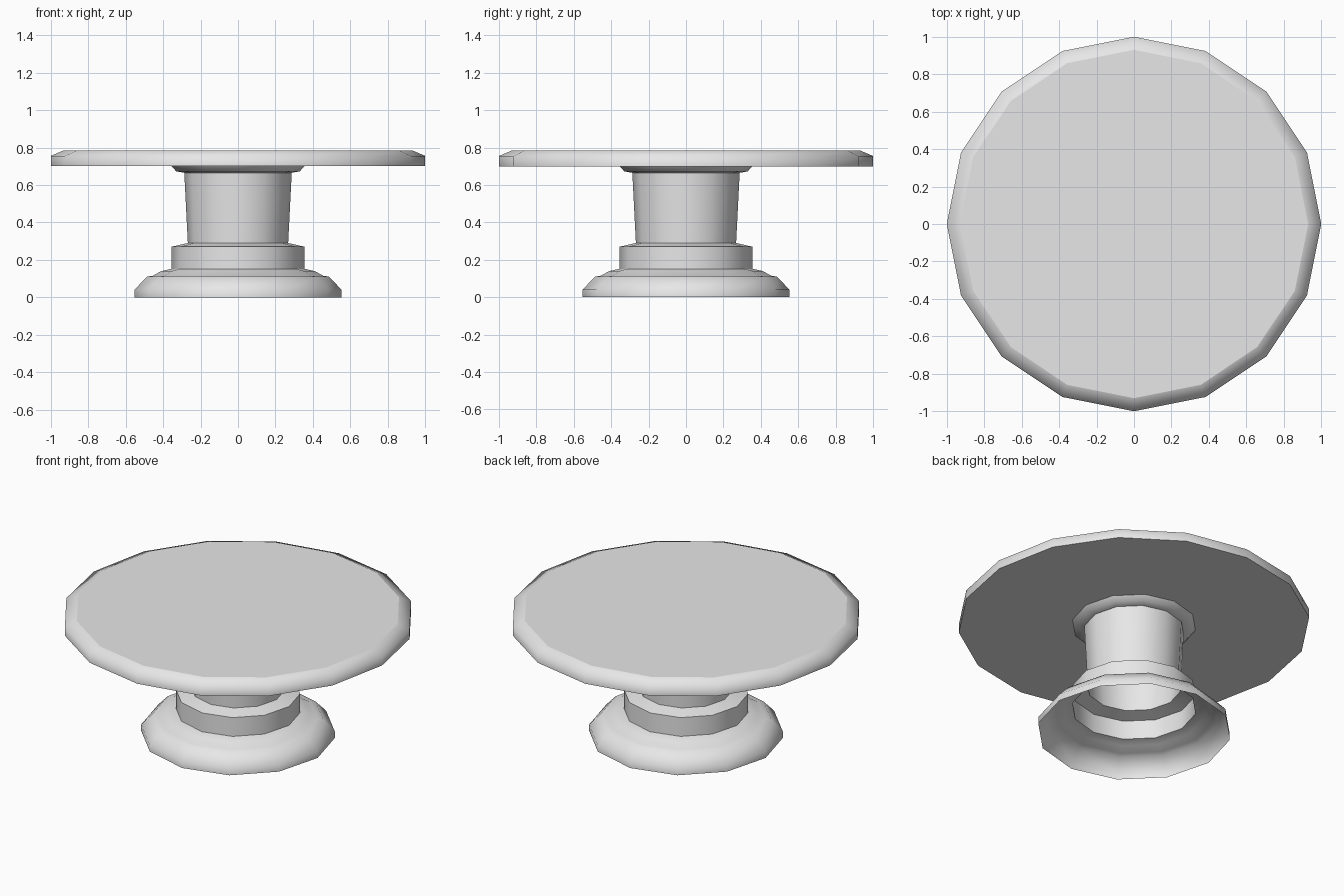
import bpy, bmesh
from math import cos, sin, pi, radians

cube = bpy.data.objects.get("Cube")
if cube:
    bpy.data.objects.remove(cube, do_unlink=True)

grey = bpy.data.materials.new("plain_grey")
grey.use_nodes = True
colour = (0.8, 0.8, 0.8, 1)
grey.diffuse_color = colour
grey.node_tree.nodes["Principled BSDF"].inputs["Base Color"].default_value = colour


def lathe(name, profile, sides, capped, sharp_angle):
    """Turn a (radius, height) profile, listed bottom to top, around z."""
    bm = bmesh.new()
    turns = [2 * pi * i / sides for i in range(sides)]
    rings = [[bm.verts.new((r * cos(a), r * sin(a), z)) for a in turns]
             for r, z in profile]
    for low, high in zip(rings, rings[1:]):
        for i in range(sides):
            j = (i + 1) % sides
            bm.faces.new((low[i], low[j], high[j], high[i]))
    caps = []
    if capped:
        caps = [bm.faces.new(rings[0][::-1]), bm.faces.new(rings[-1])]
    cap_ids = [len(bm.faces) - 1 - i for i in range(len(caps))]
    mesh = bpy.data.meshes.new(name)
    bm.to_mesh(mesh)
    bm.free()
    mesh.materials.append(grey)
    obj = bpy.data.objects.new(name, mesh)
    bpy.context.collection.objects.link(obj)
    bpy.ops.object.select_all(action="DESELECT")
    obj.select_set(True)
    bpy.context.view_layer.objects.active = obj
    bpy.ops.object.shade_smooth_by_angle(angle=radians(sharp_angle))
    for i in cap_ids:
        mesh.polygons[i].use_smooth = False
    return obj


# Round top with a bevelled upper rim
lathe("table_top", [(1, 0.70), (1, 0.755), (0.93, 0.785)], 16, True, 75)

# Hollow pedestal, open below: flared foot, collar, column and flange
foot = [(0.553, 0), (0.553, 0.04), (0.487, 0.11), (0.455, 0.115),
        (0.41, 0.14), (0.355, 0.152)]
collar = [(0.355, 0.27), (0.268, 0.29)]
column = [(0.287, 0.665)]
flange = [(0.33, 0.673), (0.355, 0.70)]
lathe("pedestal", foot + collar + column + flange, 12, False, 60)
